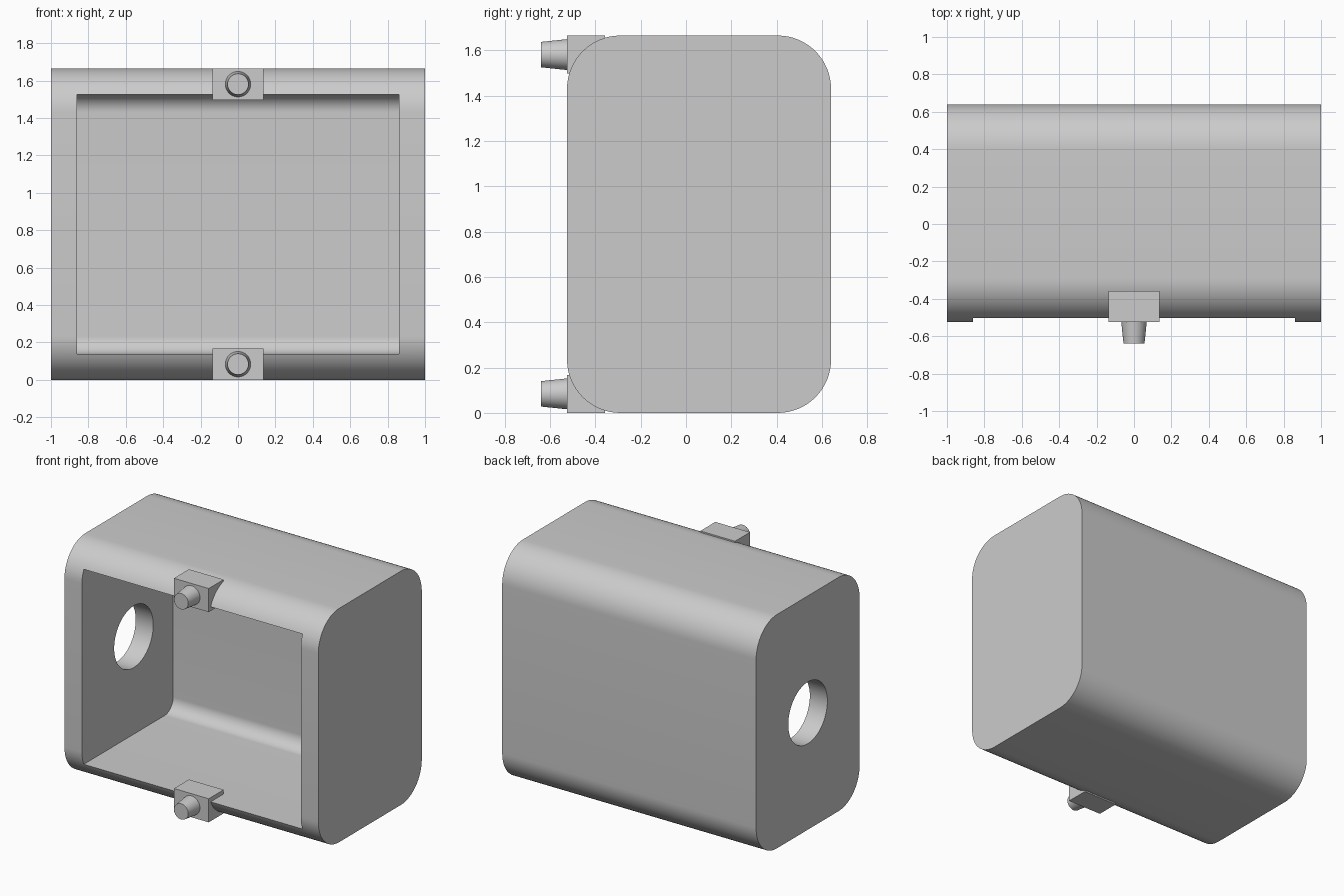
import bpy, bmesh, math
from mathutils import Matrix

cube = bpy.data.objects.get("Cube")
if cube:
    bpy.data.objects.remove(cube, do_unlink=True)

grey = bpy.data.materials.new("light_grey")
grey.use_nodes = True
COLOR = (0.6, 0.6, 0.6, 1)
grey.diffuse_color = COLOR
grey.node_tree.nodes["Principled BSDF"].inputs["Base Color"].default_value = COLOR

H, WALL, R = 1.665, 0.138, 0.235
FRONT, BACK, TIP = -0.525, 0.64, -0.64


def finish(name, bm):
    bmesh.ops.recalc_face_normals(bm, faces=bm.faces)
    mesh = bpy.data.meshes.new(name)
    bm.to_mesh(mesh)
    bm.free()
    mesh.materials.append(grey)
    obj = bpy.data.objects.new(name, mesh)
    bpy.context.collection.objects.link(obj)
    return obj


def rounded_prism(name, half_x, y0, y1, z0, z1, r, steps=16):
    """Rounded rectangle in the side plane, extruded along x."""
    bm = bmesh.new()
    corners = [(y1 - r, z1 - r), (y0 + r, z1 - r), (y0 + r, z0 + r), (y1 - r, z0 + r)]
    ring = []
    for q, (cy, cz) in enumerate(corners):
        for i in range(steps + 1):
            a = math.pi / 2 * (q + i / steps)
            ring.append(bm.verts.new((-half_x, cy + r * math.cos(a), cz + r * math.sin(a))))
    face = bm.faces.new(ring)
    ext = bmesh.ops.extrude_face_region(bm, geom=[face])
    moved = [g for g in ext["geom"] if isinstance(g, bmesh.types.BMVert)]
    bmesh.ops.translate(bm, verts=moved, vec=(2 * half_x, 0, 0))
    return finish(name, bm)


def cone(name, r1, r2, depth, center, axis):
    bm = bmesh.new()
    turn = Matrix.Rotation(math.pi / 2, 4, axis)
    bmesh.ops.create_cone(bm, cap_ends=True, segments=64, radius1=r1, radius2=r2,
                          depth=depth, matrix=Matrix.Translation(center) @ turn)
    return finish(name, bm)


def select(obj):
    bpy.ops.object.select_all(action="DESELECT")
    obj.select_set(True)
    bpy.context.view_layer.objects.active = obj


def smooth(obj):
    select(obj)
    bpy.ops.object.shade_smooth_by_angle(angle=math.radians(30))


# Housing: rounded box with an open front and a round hole in one side wall
housing = rounded_prism("housing", 1, FRONT, BACK, 0, H, R)
mid_y = (FRONT + BACK) / 2
cutters = [
    rounded_prism("cavity_cutter", 1 - WALL, -0.9, BACK - WALL, WALL, H - WALL, R - WALL),
    cone("side_hole_cutter", 0.22, 0.22, 0.4, (-1, mid_y, H / 2), "Y"),
]
for cutter in cutters:
    cutter.hide_render = True
    mod = housing.modifiers.new(cutter.name, "BOOLEAN")
    mod.operation, mod.solver, mod.object = "DIFFERENCE", "EXACT", cutter
    select(housing)
    bpy.ops.object.modifier_apply(modifier=mod.name)
    bpy.data.objects.remove(cutter, do_unlink=True)
smooth(housing)

# Mounting block and tapered peg at the top and bottom of the opening
BLOCK = 0.168
for side, z in (("lower", BLOCK / 2), ("upper", H - BLOCK / 2)):
    bm = bmesh.new()
    bmesh.ops.create_cube(bm, size=1, matrix=Matrix.Translation((0, FRONT + BLOCK / 2, z))
                          @ Matrix.Diagonal((0.274, BLOCK, BLOCK, 1)))
    finish(side + "_block", bm)
    peg = cone(side + "_peg", 0.068, 0.056, FRONT - TIP, (0, (FRONT + TIP) / 2, z), "X")
    smooth(peg)
